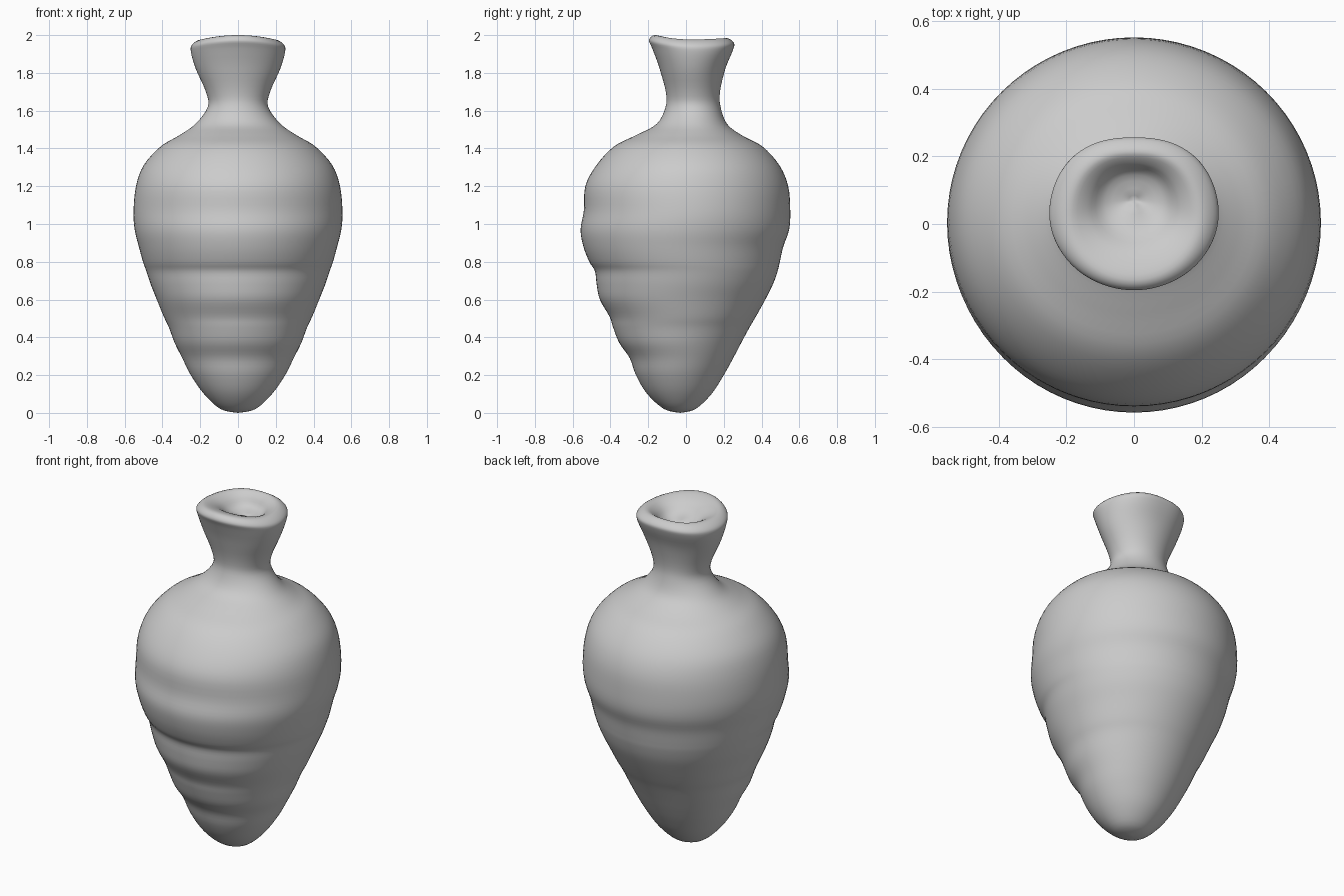
import bpy, bmesh, math
from mathutils import Vector

if "Cube" in bpy.data.objects:
    bpy.data.objects.remove(bpy.data.objects["Cube"])

SEGS, STEPS = 80, 4

# Cross-sections from the base up, over the lip and into the dish:
# height, half width in x, front y, back y
SECTIONS = [
    (0.00, 0.00, -0.03, -0.03),
    (0.02, 0.092, -0.115, 0.05),
    (0.10, 0.18, -0.205, 0.135),
    (0.20, 0.25, -0.265, 0.20),
    (0.29, 0.295, -0.298, 0.25),
    (0.37, 0.335, -0.353, 0.292),
    (0.45, 0.365, -0.385, 0.335),
    (0.51, 0.393, -0.405, 0.37),
    (0.60, 0.43, -0.456, 0.42),
    (0.68, 0.462, -0.473, 0.46),
    (0.75, 0.485, -0.482, 0.485),
    (0.80, 0.503, -0.512, 0.497),
    (0.88, 0.525, -0.543, 0.515),
    (0.97, 0.547, -0.558, 0.546),
    (1.07, 0.553, -0.541, 0.552),
    (1.20, 0.540, -0.533, 0.541),
    (1.31, 0.50, -0.475, 0.495),
    (1.41, 0.41, -0.382, 0.405),
    (1.47, 0.31, -0.265, 0.295),
    (1.53, 0.225, -0.155, 0.217),
    (1.62, 0.160, -0.108, 0.183),
    (1.70, 0.170, -0.107, 0.180),
    (1.82, 0.223, -0.140, 0.208),
    (1.91, 0.249, -0.178, 0.247),
    (1.95, 0.243, -0.196, 0.254),
    (1.977, 0.195, -0.165, 0.215),
    (1.955, 0.14, -0.09, 0.18),
    (1.91, 0.085, -0.02, 0.145),
    (1.89, 0.00, 0.07, 0.07),
]


def spline(a, b, c, d, t):
    return 0.5 * (2 * b + (c - a) * t + (2 * a - 5 * b + 4 * c - d) * t * t
                  + (3 * b - a - 3 * c + d) * t ** 3)


def ring_point(sec, angle):
    z, w, front, back = sec
    lip = min(max((z - 1.8) / 0.14, 0), 1)
    # squared-off back of the lip, lip raised at the front
    n = 2 / (2 + 0.35 * lip * max(math.sin(angle), 0))
    c, s = math.cos(angle), math.sin(angle)
    x = w * math.copysign(abs(c) ** n, c)
    mid, half = (front + back) / 2, (back - front) / 2
    y = mid + half * math.copysign(abs(s) ** n, s)
    z += lip * (0.023 * max(-s, 0) ** 2 + 0.008 * max(s, 0) ** 2)
    return Vector((x, y, z))


# smoothly interpolated sections
vecs = [Vector(s) for s in SECTIONS]
rings = []
last = len(vecs) - 1
for i in range(last):
    a, b, c, d = (vecs[min(max(i + k, 0), last)] for k in (-1, 0, 1, 2))
    for k in range(STEPS):
        rings.append(spline(a, b, c, d, k / STEPS))
rings = rings[1:]

# single closed skin
bm = bmesh.new()
loops = [[bm.verts.new(ring_point(r, 2 * math.pi * j / SEGS)) for j in range(SEGS)]
         for r in rings]
bottom = bm.verts.new((0, -0.03, 0))
dish = bm.verts.new((0, 0.07, 1.89))
for j in range(SEGS):
    k = (j + 1) % SEGS
    bm.faces.new((bottom, loops[0][k], loops[0][j]))
    bm.faces.new((dish, loops[-1][j], loops[-1][k]))
    for lo, hi in zip(loops, loops[1:]):
        bm.faces.new((lo[j], lo[k], hi[k], hi[j]))
for f in bm.faces:
    f.smooth = True
bmesh.ops.recalc_face_normals(bm, faces=bm.faces)
# keep the base exactly on the floor
low = min(v.co.z for v in bm.verts)
bmesh.ops.translate(bm, verts=bm.verts, vec=(0, 0, -low))

mesh = bpy.data.meshes.new("tapered_body")
bm.to_mesh(mesh)
bm.free()
body = bpy.data.objects.new("tapered_body", mesh)
bpy.context.collection.objects.link(body)
